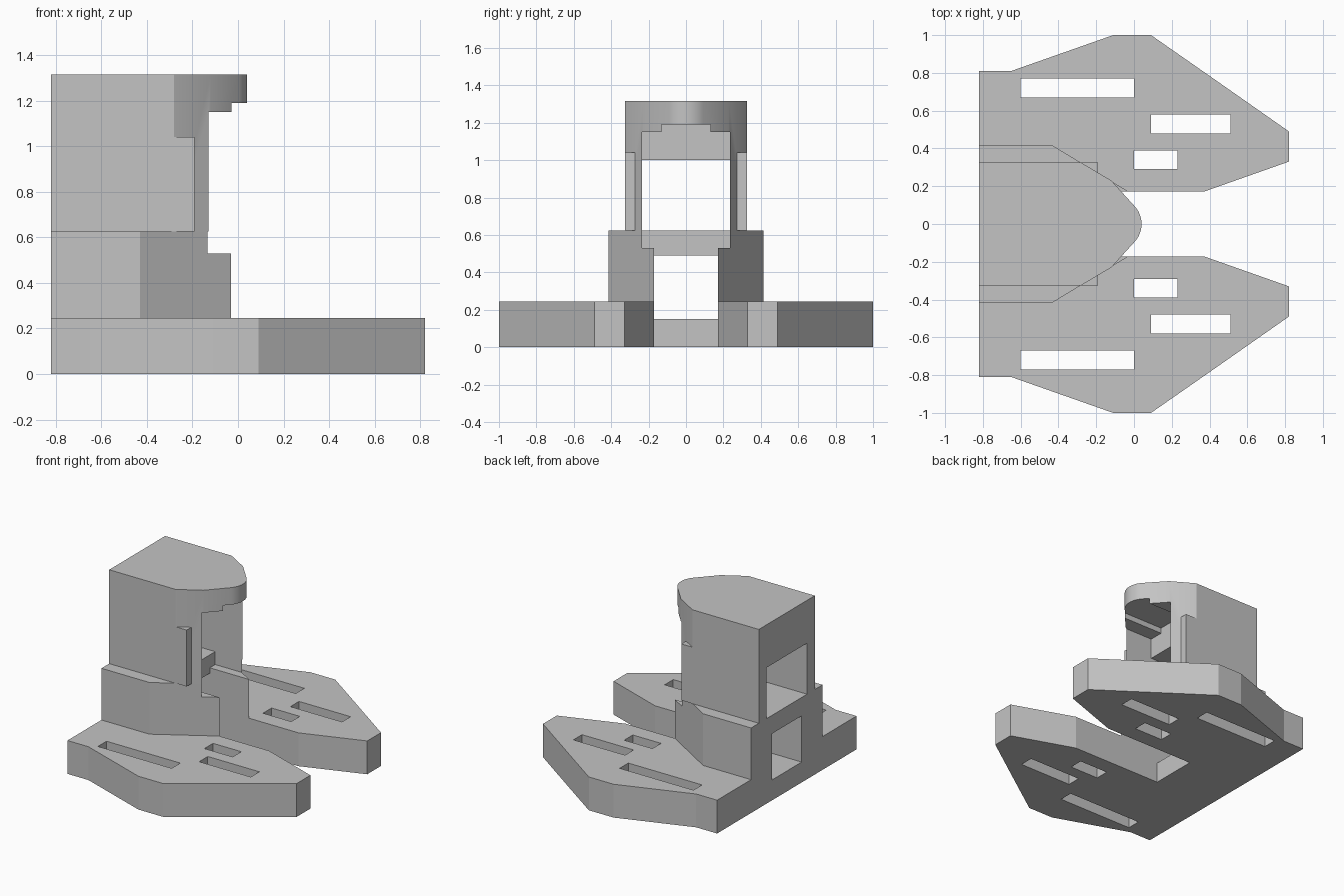
import bpy
import bmesh
import math
from mathutils import Vector

if "Cube" in bpy.data.objects:
    bpy.data.objects.remove(bpy.data.objects["Cube"], do_unlink=True)

grey = bpy.data.materials.new("plain grey")
grey.use_nodes = True
grey.diffuse_color = (0.55, 0.55, 0.55, 1)
grey.node_tree.nodes["Principled BSDF"].inputs["Base Color"].default_value = (0.55, 0.55, 0.55, 1)


def prism(name, outline, low, high, axis="z"):
    """Extrude a flat outline: (x, y) along z, or (x, z) along y."""
    def place(p, h):
        return Vector((p[0], p[1], h)) if axis == "z" else Vector((p[0], h, p[1]))
    bm = bmesh.new()
    face = bm.faces.new([bm.verts.new(place(p, low)) for p in outline])
    grown = bmesh.ops.extrude_face_region(bm, geom=[face])["geom"]
    moved = [v for v in grown if isinstance(v, bmesh.types.BMVert)]
    bmesh.ops.translate(bm, verts=moved, vec=place((0, 0), high - low))
    bmesh.ops.recalc_face_normals(bm, faces=bm.faces)
    mesh = bpy.data.meshes.new(name)
    bm.to_mesh(mesh)
    bm.free()
    mesh.materials.append(grey)
    obj = bpy.data.objects.new(name, mesh)
    bpy.context.collection.objects.link(obj)
    return obj


def mirrored(half):
    """Close a +y half outline with its mirror image."""
    return half + [(x, -y) for x, y in reversed(half)]


def rect(x0, x1, y0, y1):
    return [(x0, y0), (x1, y0), (x1, y1), (x0, y1)]


def select(obj):
    bpy.ops.object.select_all(action="DESELECT")
    obj.select_set(True)
    bpy.context.view_layer.objects.active = obj


def cut(obj, cutter):
    """Subtract the cutter and discard it."""
    cutter.hide_render = True
    mod = obj.modifiers.new("cut", "BOOLEAN")
    mod.operation = "DIFFERENCE"
    mod.solver = "EXACT"
    mod.object = cutter
    select(obj)
    bpy.ops.object.modifier_apply(modifier=mod.name)
    bpy.data.objects.remove(cutter, do_unlink=True)


REAR = -0.82      # back of the model
WALL = -0.35      # front of the thick back wall
BASE = 0.245      # top of the base plate
SHELF = 0.625     # top of the lower body
TOP = 1.315
NARROW = 0.172    # half width of the lower cavity
WIDE = 0.235      # half width of the upper cavity


def lower_cavity():
    # open slot in front, tunnel through the back wall
    return prism("lower_cavity", [(-1, 0.15), (WALL, 0.15), (WALL, -0.1), (1, -0.1),
                                  (1, 0.7), (WALL, 0.7), (WALL, 0.49), (-1, 0.49)],
                 -NARROW, NARROW, "y")


# Base plate with two wings
base = prism("base_plate", mirrored([(REAR, 0.81), (-0.65, 0.81), (-0.11, 1), (0.09, 1),
                                     (0.37, 0.805), (0.82, 0.49), (0.82, 0.33), (0.31, 0.15)]),
             0, BASE)
cut(base, lower_cavity())

# Mounting slots in both wings
for x0, x1, y0, y1 in ((-0.6, 0, 0.67, 0.77), (0.09, 0.51, 0.48, 0.58), (0, 0.23, 0.29, 0.39)):
    for side in (1, -1):
        cut(base, prism("slot", rect(x0, x1, side * y0, side * y1), -0.1, 0.4))

# Lower body with tapered front
body = prism("lower_body", mirrored([(REAR, 0.415), (-0.43, 0.415), (-0.03, 0.172), (0.05, 0.123)]),
             BASE, SHELF)
cut(body, lower_cavity())
cut(body, prism("body_recess", rect(WALL, 1, -WIDE, WIDE), 0.53, 0.9))

# Tower with a rounded nose
radius, centre, spread = 0.14, -0.1, math.radians(40.6)
steps = 8
nose = [(centre + radius * math.cos(spread * i / steps), radius * math.sin(spread * i / steps))
        for i in range(steps, 0, -1)]
half = [(REAR, 0.325), (-0.28, 0.325), (-0.12, 0.23)] + nose
tower = prism("tower", half + [(centre + radius, 0)] + [(x, -y) for x, y in reversed(half)],
              SHELF, TOP)
cut(tower, prism("tower_cavity", [(-1, 0.4), (1, 0.4), (1, 1.15), (WALL, 1.15), (WALL, 1), (-1, 1)],
                 -WIDE, WIDE, "y"))
cut(tower, prism("roof_groove", rect(WALL, 1, -0.13, 0.13), 1.1, 1.19))

# Side ears beside the tower opening
for side, label in ((1, "back"), (-1, "front")):
    prism(label + "_ear", [(-0.28, side * 0.325), (-0.19, side * 0.27), (-0.19, side * 0.325)],
          SHELF, 1.04)

select(tower)
bpy.ops.object.shade_smooth_by_angle(angle=math.radians(25))
